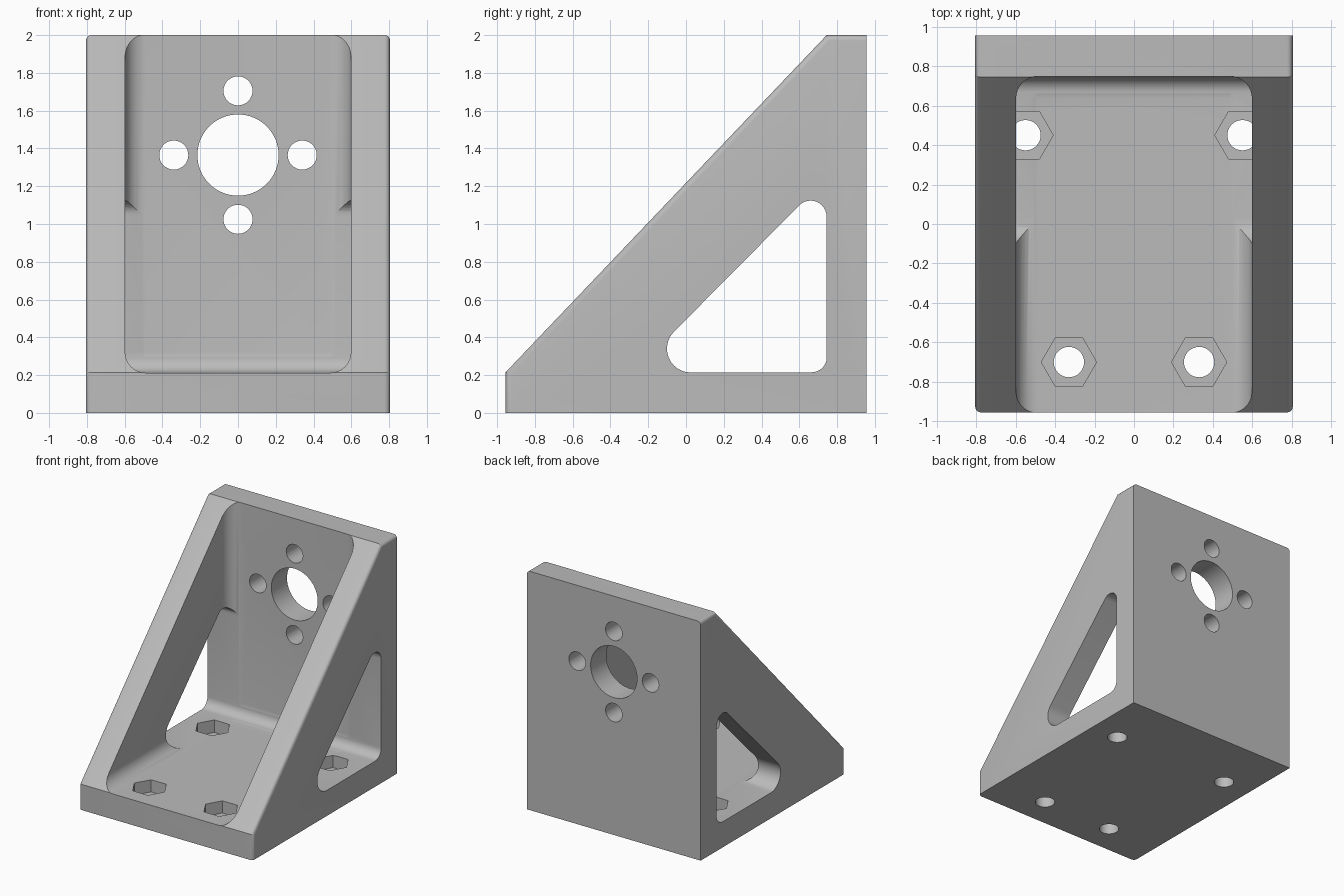
import bpy, bmesh
from math import sin, cos, pi, radians
from mathutils import Matrix, Vector

cube = bpy.data.objects.get("Cube")
if cube:
    bpy.data.objects.remove(cube, do_unlink=True)

grey = bpy.data.materials.new("light grey")
grey.use_nodes = True
colour = (0.5, 0.5, 0.5, 1)
grey.diffuse_color = colour
grey.node_tree.nodes["Principled BSDF"].inputs["Base Color"].default_value = colour

FLOOR, BACK, CENTRE_Z = 0.212, 0.748, 1.365


def finish(name, bm):
    bmesh.ops.recalc_face_normals(bm, faces=bm.faces)
    mesh = bpy.data.meshes.new(name)
    bm.to_mesh(mesh)
    bm.free()
    obj = bpy.data.objects.new(name, mesh)
    bpy.context.collection.objects.link(obj)
    mesh.materials.append(grey)
    return obj


def side_prism(points, half_width):
    """Extrude a (y, z) outline across x."""
    bm = bmesh.new()
    face = bm.faces.new([bm.verts.new((-half_width, y, z)) for y, z in points])
    new = bmesh.ops.extrude_face_region(bm, geom=[face])["geom"]
    bmesh.ops.translate(bm, vec=(2 * half_width, 0, 0),
                        verts=[v for v in new if isinstance(v, bmesh.types.BMVert)])
    return bm


def cylinder(bm, centre, radius, depth, sides, along_y=False):
    turn = Matrix.Rotation(pi / 2, 4, "X") if along_y else Matrix.Identity(4)
    bmesh.ops.create_cone(bm, cap_ends=True, segments=sides, radius1=radius,
                          radius2=radius, depth=depth,
                          matrix=Matrix.Translation(centre) @ turn)


def arc(cy, cz, r, start, end, steps=12):
    angles = [radians(start + (end - start) * i / steps) for i in range(steps + 1)]
    return [(cy + r * cos(a), cz + r * sin(a)) for a in angles]


# Wedge body, with rounded side edges along the front, slope and top
bm = side_prism([(-0.955, 0), (0.955, 0), (0.955, 2), (0.745, 2), (-0.955, 0.215)], 0.805)
rim = []
for e in bm.edges:
    a, b = (v.co for v in e.verts)
    mid = (a + b) / 2
    if abs(a.x - b.x) < 0.01 and mid.z > 0.01 and mid.y < 0.95:
        rim.append(e)
bmesh.ops.bevel(bm, geom=rim, offset=0.03, segments=5, profile=0.5, affect="EDGES")
bracket = finish("bracket_body", bm)

# Open cavity with filleted corners
bm = bmesh.new()
low, high = Vector((-0.598, -2, FLOOR)), Vector((0.598, BACK, 4))
bmesh.ops.create_cube(bm, size=1, matrix=Matrix.Translation((low + high) / 2)
                      @ Matrix.Diagonal((*(high - low), 1)))
bmesh.ops.bevel(bm, geom=bm.edges[:], offset=0.11, segments=8, profile=0.5, affect="EDGES")
cavity = finish("cavity_cutter", bm)

# Rounded triangular windows through both side walls
outline = (arc(0.665, 0.295, 0.08, 0, -90) + arc(0.025, 0.34, 0.126, -90, -225)
           + arc(0.66, 1.04, 0.084, 135, 0))
window = finish("window_cutter", side_prism(outline, 1))

# Shaft opening with four screw holes around it
bm = bmesh.new()
cylinder(bm, (0, 0.85, CENTRE_Z), 0.215, 0.6, 64, True)
for i in range(4):
    a = i * pi / 2
    cylinder(bm, (0.34 * cos(a), 0.85, CENTRE_Z + 0.34 * sin(a)), 0.077, 0.6, 32, True)
wall_holes = finish("wall_hole_cutter", bm)

# Floor bolt holes, each with a hexagonal nut pocket
bolts, pockets = bmesh.new(), bmesh.new()
for side in (-1, 1):
    for x, y in ((0.33, -0.7), (0.55, 0.45)):
        cylinder(bolts, (side * x, y, 0.1), 0.077, 0.4, 32)
        cylinder(pockets, (side * x, y, 0.21), 0.14, 0.2, 6)
for b in (pockets,):
    # Put the hexagon points along x
    hexes = [v for v in b.verts]
    for side in (-1, 1):
        for x, y in ((0.33, -0.7), (0.55, 0.45)):
            c = Vector((side * x, y, 0))
            near = [v for v in hexes if (v.co.xy - c.xy).length < 0.15]
            if max(v.co.x - c.x for v in near) < 0.135:
                bmesh.ops.rotate(b, verts=near, cent=c, matrix=Matrix.Rotation(pi / 6, 3, "Z"))
floor_holes = finish("bolt_hole_cutter", bolts)
nut_pockets = finish("nut_pocket_cutter", pockets)

for cutter in (cavity, window, wall_holes, nut_pockets, floor_holes):
    mod = bracket.modifiers.new(cutter.name, "BOOLEAN")
    mod.operation, mod.solver, mod.object = "DIFFERENCE", "EXACT", cutter
    bpy.context.view_layer.objects.active = bracket
    bpy.ops.object.modifier_apply(modifier=mod.name)
    bpy.data.objects.remove(cutter, do_unlink=True)

bpy.ops.object.select_all(action="DESELECT")
bracket.select_set(True)
bpy.context.view_layer.objects.active = bracket
bpy.ops.object.shade_smooth_by_angle(angle=radians(30))
